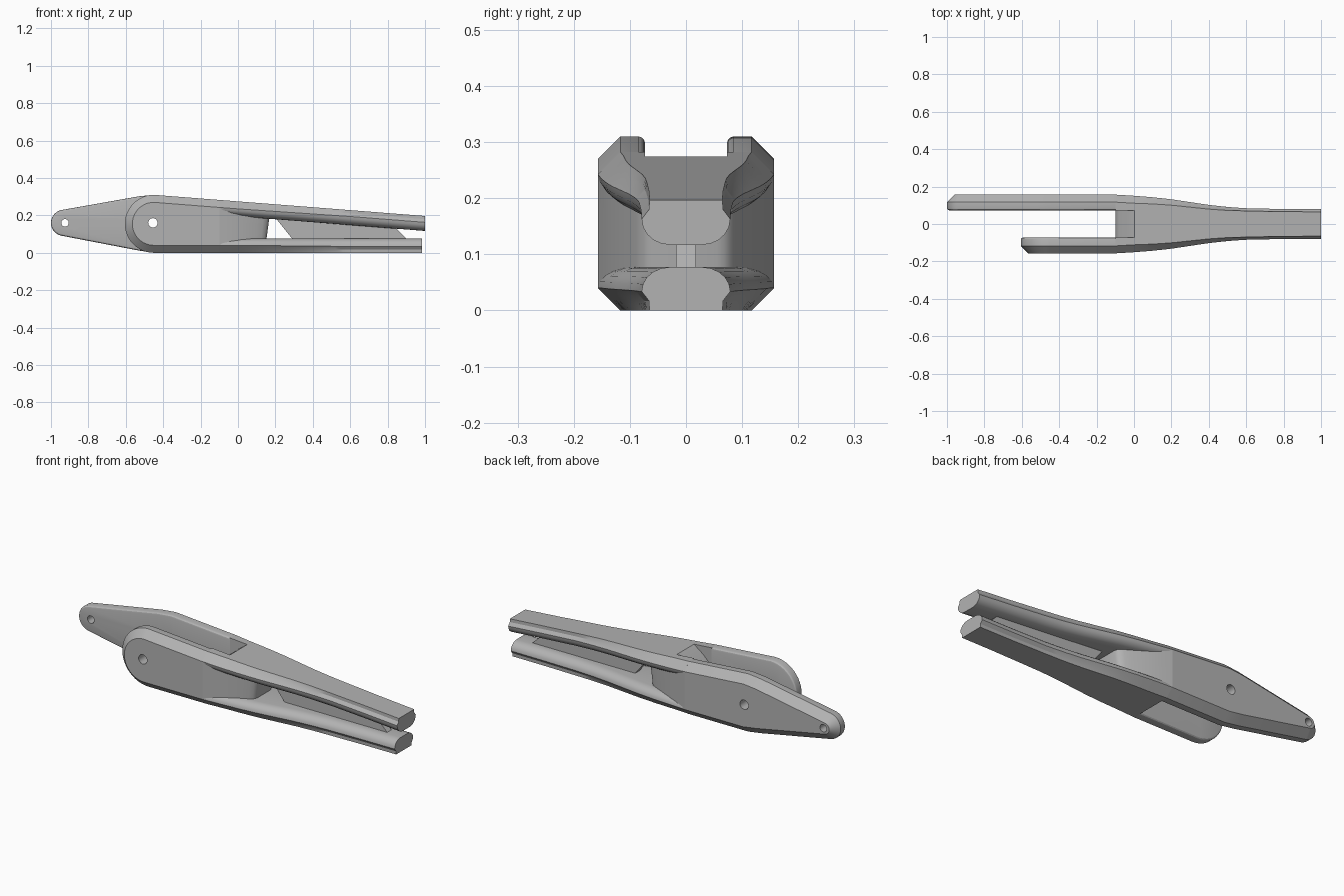
import bpy, bmesh, math
from math import cos, sin, pi

cube = bpy.data.objects.get("Cube")
if cube:
    bpy.data.objects.remove(cube)

grey = bpy.data.materials.new("light_grey")
grey.use_nodes = True
grey.diffuse_color = (0.45, 0.45, 0.45, 1)
grey.node_tree.nodes["Principled BSDF"].inputs["Base Color"].default_value = (0.45, 0.45, 0.45, 1)

SIDE, INNER, ROOT = 0.157, 0.073, -0.1   # outer face, slot face, where cheeks meet the arms


def finish(bm, name):
    bmesh.ops.recalc_face_normals(bm, faces=bm.faces)
    mesh = bpy.data.meshes.new(name)
    bm.to_mesh(mesh)
    bm.free()
    mesh.materials.append(grey)
    ob = bpy.data.objects.new(name, mesh)
    bpy.context.collection.objects.link(ob)
    return ob


def prism(outline, y0, y1):
    """Extrude an x-z outline from y0 to y1."""
    bm = bmesh.new()
    face = bm.faces.new([bm.verts.new((x, y0, z)) for x, z in outline])
    new = bmesh.ops.extrude_face_region(bm, geom=[face])["geom"]
    bmesh.ops.translate(bm, vec=(0, y1 - y0, 0),
                        verts=[v for v in new if isinstance(v, bmesh.types.BMVert)])
    return bm


def loft(sections, name):
    """Skin closed sections of equal point count and cap both ends."""
    bm = bmesh.new()
    rings = [[bm.verts.new(p) for p in s] for s in sections]
    n = len(rings[0])
    for a, b in zip(rings, rings[1:]):
        for i in range(n):
            j = (i + 1) % n
            bm.faces.new((a[i], a[j], b[j], b[i]))
    bm.faces.new(rings[0])
    bm.faces.new(rings[-1])
    return finish(bm, name)


def activate(ob):
    bpy.ops.object.select_all(action='DESELECT')
    ob.select_set(True)
    bpy.context.view_layer.objects.active = ob


def cut(ob, cutter):
    activate(ob)
    mod = ob.modifiers.new("cut", 'BOOLEAN')
    mod.operation, mod.solver, mod.object = 'DIFFERENCE', 'EXACT', cutter
    bpy.ops.object.modifier_apply(modifier=mod.name)


def arc(cx, cz, r, a0, a1, n=24):
    angles = [math.radians(a0 + (a1 - a0) * i / n) for i in range(n + 1)]
    return [(cx + r * cos(a), cz + r * sin(a)) for a in angles]


def top_z(x):
    return 0.31 - 0.078 * (x + 0.45)


def half_width(x):
    table = [(-0.1, .157), (0, .151), (.1, .143), (.2, .132), (.3, .117),
             (.4, .102), (.5, .091), (.6, .084), (.8, .08), (1.0, .079)]
    for (xa, a), (xb, b) in zip(table, table[1:]):
        if x <= xb:
            return a + (b - a) * (x - xa) / (xb - xa)
    return table[-1][1]


# Fork cheeks: chamfered outside, softly rounded along the slot
def cheek(name, outline, side):
    bm = prism(outline, side * INNER, side * SIDE)

    def rim(y):
        return [e for e in bm.edges
                if all(abs(abs(v.co.y) - y) < 1e-4 for v in e.verts)
                and not all(abs(v.co.x - ROOT) < 1e-4 for v in e.verts)]
    bmesh.ops.recalc_face_normals(bm, faces=bm.faces)
    bmesh.ops.bevel(bm, geom=rim(SIDE), offset=0.04, segments=1, affect='EDGES')
    bmesh.ops.bevel(bm, geom=rim(INNER), offset=0.012, segments=3, profile=0.5, affect='EDGES')
    return finish(bm, name)


root = [(ROOT, 0), (ROOT, top_z(ROOT))]
short_cheek = cheek("short_cheek", arc(-0.45, 0.155, 0.155, 90, 270) + root, -1)
long_cheek = cheek("long_cheek", [(-0.45, 0.31), (-0.53, 0.302)]
                   + arc(-0.93, 0.16, 0.07, 100, 260)
                   + [(-0.53, 0.012), (-0.45, 0.0)] + root, 1)

# Pin holes
for x, r in ((-0.455, 0.025), (-0.925, 0.02)):
    drill = finish(prism(arc(x, 0.16, r, 0, 345, 23), -0.3, 0.3), "drill")
    drill.hide_render = True
    for part in (short_cheek, long_cheek):
        if x > -0.6 or part is long_cheek:
            cut(part, drill)
    bpy.data.objects.remove(drill)


# Upper and lower arms: flat outside, chamfered, rounded toward the gap
def arm(name, end, outer_z, direction, depth):
    sections = []
    steps = 28
    for i in range(steps + 1):
        x = ROOT + (end - ROOT) * i / steps
        w = half_width(x)
        k = min(max((x - 0.0) / 0.6, 0), 1)
        flat, c = w - 0.04 + 0.026 * k, 0.04 - 0.006 * k
        half = [(flat, 0), ((flat + w) / 2 - 0.006 * k, c / 2), (w, c)]
        for j in range(1, 6):
            a = j / 5 * pi / 2
            half.append((w - 0.05 + 0.05 * cos(a), c + (depth - c) * sin(a)))
        ring = half + [(-y, d) for y, d in reversed(half)]
        sections.append([(x, y, outer_z(x) + direction * d) for y, d in ring])
    return loft(sections, name)


upper_arm = arm("upper_arm", 1.0, top_z, -1, 0.08)
lower_arm = arm("lower_arm", 0.985, lambda x: 0.0, 1, 0.077)

# Solid block joining the arms, tapering to a rounded nose
block = []
for x, w in ((ROOT, .157), (-.05, .147), (0, .134), (.05, .119), (.1, .101),
             (.13, .089), (.148, .079), (.156, .068), (.16, .055)):
    lo, hi = 0.04, top_z(x) - 0.04
    lean = 0.012 * max(x, 0) / 0.16
    block.append([(x - lean, -w, lo), (x - lean, w, lo), (x + lean, w, hi), (x + lean, -w, hi)])
joint_block = loft(block, "joint_block")

# Sloped mouth at the closed end of the slot
mouth = finish(prism([(-0.2, 0.17), (-0.1, 0.17), (-0.085, 0.2), (-0.05, 0.235),
                      (0.0, 0.272), (0.06, 0.315), (-0.2, 0.35)], -INNER, INNER), "mouth")
mouth.hide_render = True
for part in (upper_arm, joint_block):
    cut(part, mouth)
bpy.data.objects.remove(mouth)

# Thin web between the arms
web = finish(prism([(0.19, 0.2), (0.31, 0.05), (0.925, 0.05), (0.825, 0.15)], -0.018, 0.018), "web")

for part in (short_cheek, long_cheek, upper_arm, lower_arm, joint_block, web):
    activate(part)
    bpy.ops.object.shade_smooth_by_angle(angle=math.radians(28))
